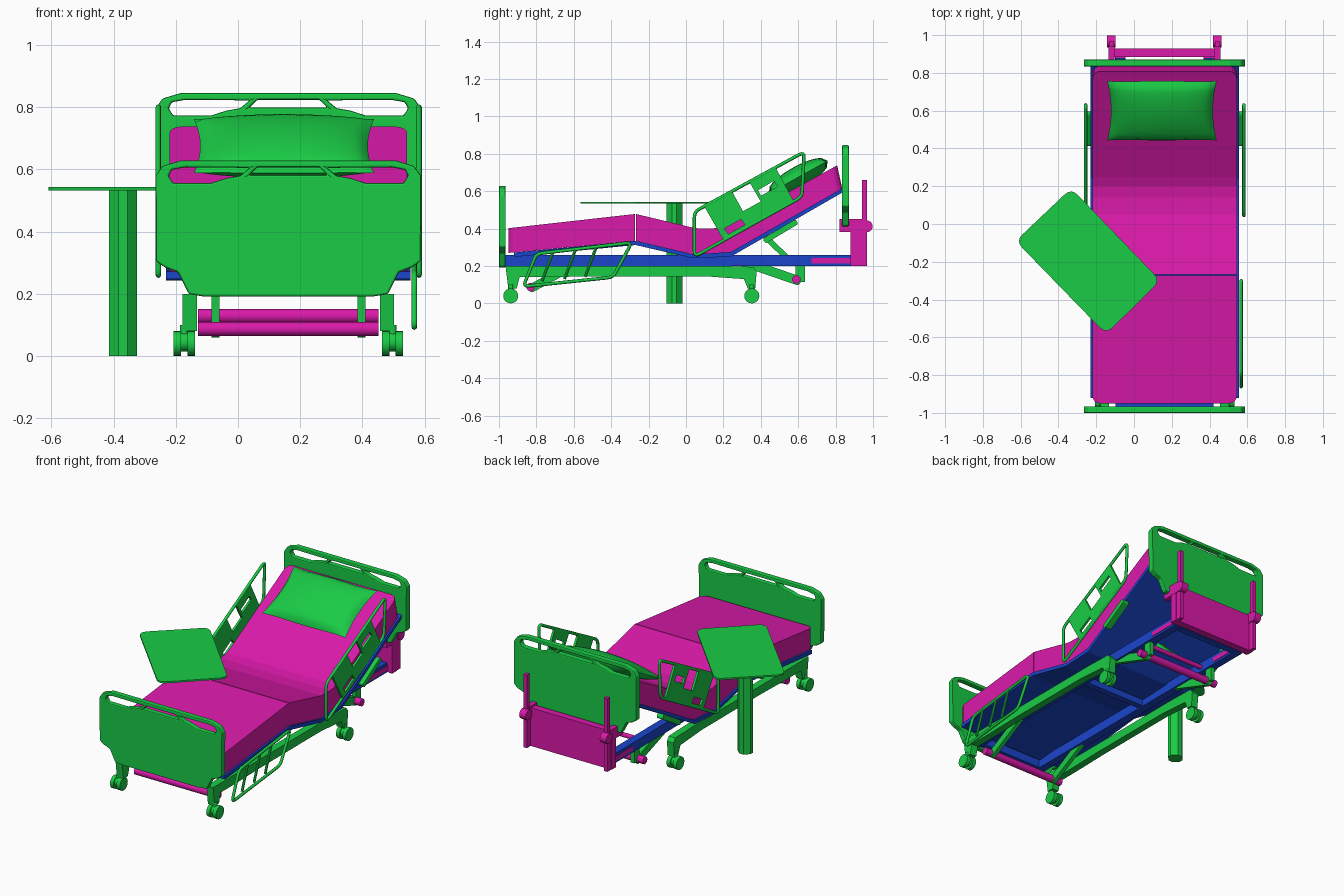
import bpy, bmesh, math
from mathutils import Vector, Matrix

if "Cube" in bpy.data.objects:
    bpy.data.objects.remove(bpy.data.objects["Cube"])

CX = 0.162  # bed centre line


def material(name, col):
    m = bpy.data.materials.new(name)
    m.diffuse_color = (*col, 1)
    m.use_nodes = True
    m.node_tree.nodes["Principled BSDF"].inputs["Base Color"].default_value = m.diffuse_color
    return m


GREEN = material("green", (0.01, 0.6, 0.06))
PINK = material("pink", (0.7, 0.01, 0.4))
BLUE = material("blue", (0.01, 0.06, 0.6))


def finish(name, bm, mat, smooth=False):
    bmesh.ops.recalc_face_normals(bm, faces=bm.faces[:])
    me = bpy.data.meshes.new(name)
    bm.to_mesh(me)
    bm.free()
    me.materials.append(mat)
    ob = bpy.data.objects.new(name, me)
    bpy.context.collection.objects.link(ob)
    if smooth:
        bpy.ops.object.select_all(action='DESELECT')
        ob.select_set(True)
        bpy.context.view_layer.objects.active = ob
        bpy.ops.object.shade_smooth_by_angle(angle=math.radians(40))
    return ob


def soft(pts, r, n=4):
    """Round the corners of a closed outline."""
    out = []
    for i, p in enumerate(pts):
        p, a, b = Vector(p), Vector(pts[i - 1]), Vector(pts[(i + 1) % len(pts)])
        s, e = p + (a - p).normalized() * r, p + (b - p).normalized() * r
        for k in range(n + 1):
            t = k / n
            out.append(s * (1 - t) ** 2 + p * 2 * t * (1 - t) + e * t * t)
    return out


def prism(name, loops, axis, d0, d1, mat, corner=None):
    """Extrude an outline (first loop) with holes (other loops) along an axis."""
    put = {'X': lambda a, b: (d0, a, b), 'Y': lambda a, b: (a, d0, b), 'Z': lambda a, b: (a, b, d0)}[axis]
    step = Vector([(d1 - d0) * (axis == c) for c in 'XYZ'])
    bm = bmesh.new()
    for loop in loops:
        vs = [bm.verts.new(put(*p)) for p in loop]
        for i in range(len(vs)):
            bm.edges.new((vs[i - 1], vs[i]))
    if len(loops) == 1:
        bm.faces.new(vs)
    else:
        bmesh.ops.triangle_fill(bm, edges=bm.edges[:], use_beauty=True)
    new = bmesh.ops.extrude_face_region(bm, geom=bm.faces[:])['geom']
    bmesh.ops.translate(bm, verts=[g for g in new if isinstance(g, bmesh.types.BMVert)], vec=step)
    if corner:  # round the upright corners of one end in plan
        es = [e for e in bm.edges if e.verts[0].co.x == e.verts[1].co.x and all(corner(v.co.y) for v in e.verts)]
        bmesh.ops.bevel(bm, geom=es, offset=0.04, segments=4, profile=0.5, affect='EDGES')
    return finish(name, bm, mat)


def box(name, x, y, z, mat):
    return prism(name, [[(x[0], y[0]), (x[1], y[0]), (x[1], y[1]), (x[0], y[1])]], 'Z', z[0], z[1], mat)


def rod(name, p, q, r, mat, sides=16):
    p, q = Vector(p), Vector(q)
    bm = bmesh.new()
    m = Matrix.Translation((p + q) / 2) @ (q - p).to_track_quat('Z', 'Y').to_matrix().to_4x4()
    bmesh.ops.create_cone(bm, cap_ends=True, segments=sides, radius1=r, radius2=r, depth=(q - p).length, matrix=m)
    return finish(name, bm, mat, True)


def bar(name, p, q, w, x0, x1, mat):
    """Flat bar between two side-view points."""
    p, q = Vector(p), Vector(q)
    d = (q - p).normalized() * w / 2
    n = Vector((-d.y, d.x))
    return prism(name, [soft([p - d + n, q + d + n, q + d - n, p - d - n], w * 0.4, 3)], 'X', x0, x1, mat)


def tube_loop(name, x, pts, r, mat):
    """Closed bent tube in a side-view plane."""
    cu = bpy.data.curves.new(name, 'CURVE')
    cu.dimensions = '3D'
    cu.bevel_depth, cu.bevel_resolution = r, 2
    pts = soft(pts, 0.03)
    sp = cu.splines.new('POLY')
    sp.points.add(len(pts) - 1)
    for s, p in zip(sp.points, pts):
        s.co = (x, p[0], p[1], 1)
    sp.use_cyclic_u = True
    cu.materials.append(mat)
    bpy.context.collection.objects.link(bpy.data.objects.new(name, cu))


# mattress: leg half and back half, meeting at the knee
MX0, MX1 = CX - 0.382, CX + 0.382
prism("mattress_legs", [[(-0.95, 0.27), (-0.272, 0.335), (-0.272, 0.478), (-0.95, 0.402)]],
      'X', MX0, MX1, PINK, lambda y: y < -0.9)
prism("mattress_back", [[(-0.268, 0.335), (0.04, 0.262), (0.24, 0.275), (0.835, 0.615), (0.808, 0.738), (0.25, 0.432),
                         (0.2, 0.41), (0.14, 0.4), (0.05, 0.402), (-0.268, 0.478)]],
      'X', MX0, MX1, PINK, lambda y: y > 0.75)

# deck under the mattress
prism("deck", [[(-0.92, 0.248), (-0.27, 0.312), (0.035, 0.242), (0.24, 0.25), (0.835, 0.592), (0.835, 0.615),
                (0.24, 0.275), (0.04, 0.262), (-0.27, 0.335), (-0.92, 0.272)]], 'X', CX - 0.393, CX + 0.393, BLUE)

# pillow
bm = bmesh.new()
for side in (1, -1):
    g = bmesh.ops.create_grid(bm, x_segments=24, y_segments=16, size=1)['verts']
    for v in g:
        u, w = v.co.x, v.co.y
        h = ((1 - u ** 2) * (1 - w ** 2)) ** 0.45
        v.co = (0.29 * u * (1 - 0.07 * (1 - w * w)), 0.18 * w * (1 - 0.08 * (1 - u * u) * u * u), side * 0.058 * h)
bmesh.ops.remove_doubles(bm, verts=bm.verts[:], dist=0.0005)
bm.transform(Matrix.Translation((0.148, 0.6, 0.675)) @ Matrix.Rotation(math.radians(29), 4, 'X'))
finish("pillow", bm, GREEN, True)


# head and foot boards with handle openings
def board(name, y0, y1, top):
    def m(pts):
        return [(CX + x, top + z) for x, z in pts]
    half = [(0.27, -0.438), (0.32, -0.43), (0.355, -0.36), (0.395, -0.345), (0.425, -0.325), (0.427, -0.05),
            (0.405, -0.018), (0.345, 0)]
    outline = half + [(-x, z) for x, z in reversed(half)]
    side = [(0.375, -0.03), (0.385, -0.05), (0.37, -0.073), (0.25, -0.073), (0.2, -0.057), (0.155, -0.049),
            (0.125, -0.024), (0.33, -0.022)]
    mid = [(-0.125, -0.047), (0.125, -0.047), (0.1, -0.022), (-0.1, -0.022)]
    holes = [m(side), m([(-x, z) for x, z in side]), m(mid)]
    ob = prism(name, [m(outline)] + holes, 'Y', y0, y1, GREEN)
    b = ob.modifiers.new("edge", 'BEVEL')
    b.width, b.segments = 0.006, 2


board("headboard", 0.834, 0.871, 0.846)
board("footboard", -1.0, -0.965, 0.629)

# raised head-end side rails
for tag, x in (("left", CX - 0.418), ("right", CX + 0.42)):
    tube_loop(tag + "_head_rail", x, [(0.045, 0.25), (0.62, 0.57), (0.632, 0.81), (0.045, 0.49)], 0.009, GREEN)
    prism(tag + "_rail_panel_low", [[(0.1, 0.515), (0.245, 0.6), (0.345, 0.42), (0.2, 0.34)],
                                    [(0.205, 0.4), (0.225, 0.37), (0.315, 0.42), (0.295, 0.45)]],
          'X', x - 0.007, x + 0.007, GREEN)
    prism(tag + "_rail_panel_high", [[(0.34, 0.647), (0.48, 0.725), (0.575, 0.548), (0.44, 0.475)],
                                     [(0.385, 0.605), (0.4, 0.575), (0.49, 0.625), (0.47, 0.655)]],
          'X', x - 0.007, x + 0.007, GREEN)
    prism(tag + "_rail_link", [[(0.3, 0.49), (0.4, 0.545), (0.44, 0.475), (0.34, 0.42)]],
          'X', x - 0.007, x + 0.007, GREEN)
    inner = CX + (x - CX) * 0.9
    bar(tag + "_rail_hinge", (0.43, 0.34), (0.58, 0.43), 0.03, min(x, inner), max(x, inner), GREEN)

# lowered foot-end side rail
fx = CX + 0.405
tube_loop("foot_rail", fx, [(-0.87, 0.09), (-0.8, 0.265), (-0.29, 0.325), (-0.39, 0.14)], 0.009, GREEN)
for i, y in enumerate((-0.74, -0.62, -0.51)):
    rod(f"foot_rail_bar_{i}", (fx, y - 0.03, 0.115 + (y + 0.77) * 0.1), (fx, y + 0.03, 0.29 + (y + 0.62) * 0.1),
        0.008, GREEN, 8)

# main frame
for s, tag in ((-1, "left"), (1, "right")):
    x = CX + s * 0.235
    box(tag + "_frame_beam", (x - 0.025, x + 0.025), (-0.975, 0.88), (0.2, 0.26), BLUE)
    box(tag + "_beam_sleeve", (x - 0.028, x + 0.028), (0.67, 0.89), (0.213, 0.242), PINK)
    # lifting arms
    bar(tag + "_head_arm", (0.3, 0.225), (0.59, 0.125), 0.05, x - 0.013, x + 0.013, GREEN)
    box(tag + "_head_arm_end", (x - 0.013, x + 0.013), (0.585, 0.635), (0.115, 0.2), GREEN)
    bar(tag + "_foot_arm", (-0.56, 0.225), (-0.82, 0.085), 0.045, x - 0.013, x + 0.013, GREEN)
    # arched base rail with end legs
    x = CX + s * 0.317
    prism(tag + "_base_rail", [[(-0.965, 0.2), (-0.95, 0.08), (-0.905, 0.08), (-0.89, 0.14), (-0.75, 0.14),
                                (-0.5, 0.145), (0.1, 0.145), (0.31, 0.13), (0.33, 0.08), (0.37, 0.08), (0.378, 0.17),
                                (0.36, 0.195), (0.2, 0.2)]], 'X', x - 0.023, x + 0.023, GREEN)
    # casters
    x = CX + s * 0.335
    for end, y in (("foot", -0.937), ("head", 0.352)):
        for k in (-1, 1):
            rod(f"{tag}_{end}_caster_{k}", (x + k * 0.01, y, 0.04), (x + k * 0.034, y, 0.04), 0.04, GREEN, 20)
        rod(f"{tag}_{end}_caster_hub", (x - 0.012, y, 0.045), (x + 0.012, y, 0.045), 0.03, GREEN)
        rod(f"{tag}_{end}_caster_stem", (x, y, 0.05), (x, y, 0.1), 0.014, GREEN, 10)
    # head-end posts, brackets and knobs
    x = CX + s * 0.28
    box(tag + "_post", (x - 0.012, x + 0.012), (0.94, 0.967), (0.2, 0.66), PINK)
    box(tag + "_post_foot", (x - 0.012, x + 0.012), (0.88, 0.94), (0.2, 0.42), PINK)
    box(tag + "_board_bracket", (x - 0.016, x + 0.016), (0.82, 0.945), (0.383, 0.452), PINK)
    rod(tag + "_knob", (x - 0.025, 0.966, 0.412), (x + 0.02, 0.966, 0.412), 0.032, PINK)

for i, y in enumerate((-0.95, 0.0, 0.85)):
    box(f"frame_cross_{i}", (CX - 0.235, CX + 0.235), (y - 0.02, y + 0.02), (0.205, 0.255), BLUE)
box("head_panel", (CX - 0.295, CX + 0.295), (0.885, 0.93), (0.2, 0.44), PINK)

# cross tubes at the arm ends
for tag, y, z in (("foot", -0.83, 0.087), ("head", 0.59, 0.128)):
    rod(tag + "_cross_tube", (CX - 0.29, y, z), (CX + 0.29, y, z), 0.023, PINK)

# backrest lift strut
bar("back_strut", (0.43, 0.35), (0.55, 0.235), 0.03, CX - 0.02, CX + 0.02, GREEN)
rod("strut_axle", (CX - 0.235, 0.555, 0.23), (CX + 0.235, 0.555, 0.23), 0.014, PINK, 10)

# overbed table
prism("table_top", [soft([(-0.332, 0.19), (-0.627, -0.09), (-0.148, -0.583), (0.14, -0.3)], 0.05)],
      'Z', 0.533, 0.543, GREEN)
prism("table_post", [soft([(-0.415, -0.105), (-0.325, -0.105), (-0.325, -0.02), (-0.415, -0.02)], 0.03, 1)],
      'Z', 0, 0.535, GREEN)
